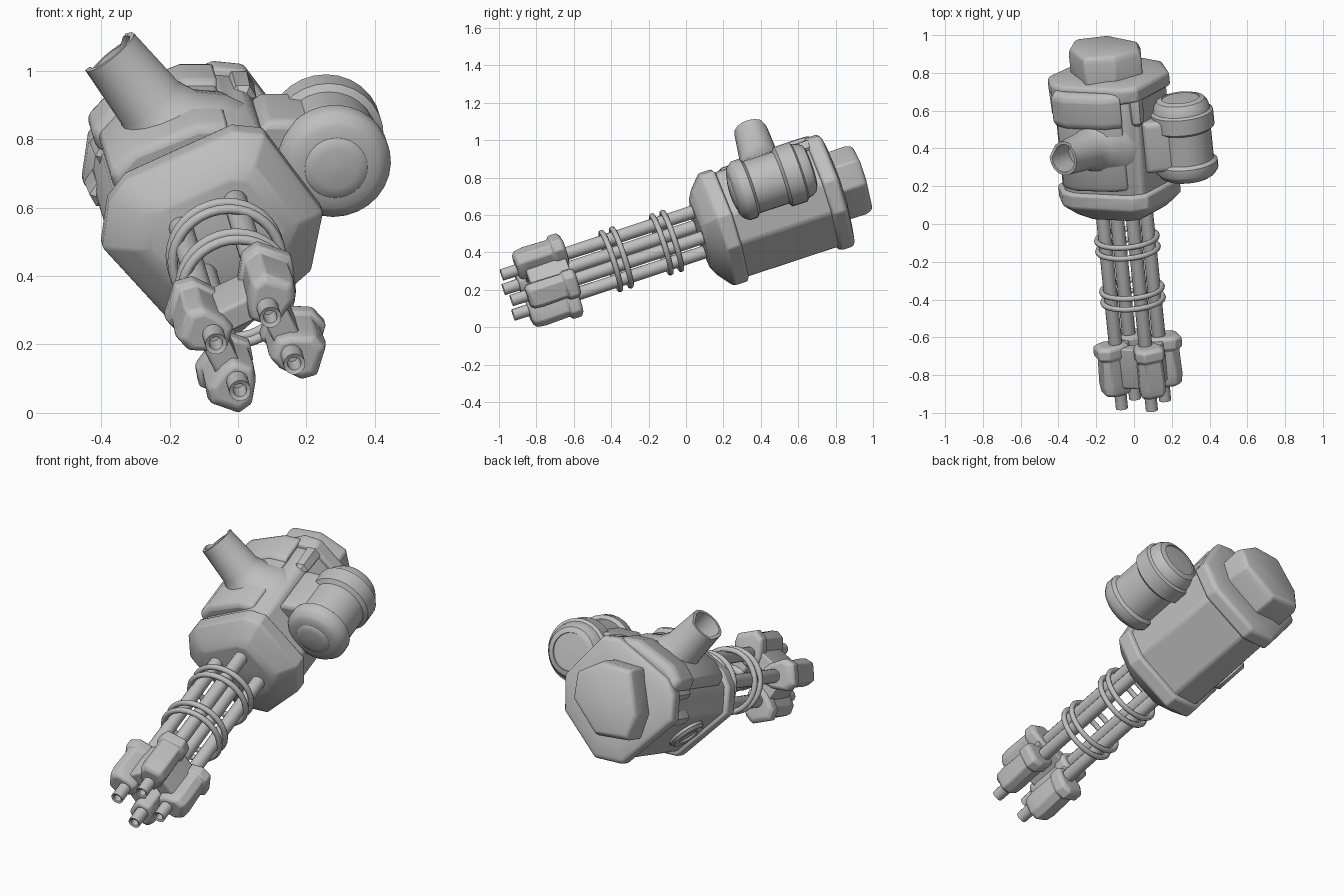
import bpy, bmesh, math
from mathutils import Matrix, Vector

if "Cube" in bpy.data.objects:
    bpy.data.objects.remove(bpy.data.objects["Cube"])

# Weapon frame: local x = right, local y = back along the bore, local z = up
D = Vector((-0.1, 1, 0.33)).normalized()
U = Vector((1, 0.1, 0)).normalized()
V = U.cross(D)
FRAME = Matrix((U, D, V)).transposed().to_4x4()
FRAME.translation = (-0.045, 0, 0.487)

metal = bpy.data.materials.new("grey_metal")
metal.diffuse_color = (0.52, 0.52, 0.52, 1)
metal.use_nodes = True
metal.node_tree.nodes["Principled BSDF"].inputs["Base Color"].default_value = metal.diffuse_color


def finish(name, bm, matrix=FRAME, angle=35, bevel=0):
    bmesh.ops.recalc_face_normals(bm, faces=bm.faces)
    me = bpy.data.meshes.new(name)
    bm.to_mesh(me)
    bm.free()
    ob = bpy.data.objects.new(name, me)
    bpy.context.collection.objects.link(ob)
    me.materials.append(metal)
    ob.matrix_world = matrix
    if bevel:
        mod = ob.modifiers.new("bevel", 'BEVEL')
        mod.width, mod.segments, mod.limit_method = bevel, 2, 'ANGLE'
    bpy.ops.object.select_all(action='DESELECT')
    ob.select_set(True)
    bpy.context.view_layer.objects.active = ob
    bpy.ops.object.shade_smooth_by_angle(angle=math.radians(angle))
    return ob


def loft(name, poly, stations, cx=0, cz=0, cap=True, **kw):
    """Sweep a polygon (x, z) along local y; stations are (y, scale)."""
    bm = bmesh.new()
    n = len(poly)
    rings = [[bm.verts.new((cx + x * s, y, cz + z * s)) for x, z in poly] for y, s in stations]
    for a, b in zip(rings, rings[1:]):
        for i in range(n):
            j = (i + 1) % n
            bm.faces.new((a[i], a[j], b[j], b[i]))
    if cap:
        bm.faces.new(rings[0])
        bm.faces.new(rings[-1])
    return finish(name, bm, **kw)


def circle(n):
    return [(math.cos(2 * math.pi * i / n), math.sin(2 * math.pi * i / n)) for i in range(n)]


def aim(start, end):
    """Matrix whose local y runs from start to end, in world space."""
    y = (Vector(end) - Vector(start)).normalized()
    x = y.cross(Vector((0, 0, 1))).normalized()
    m = Matrix((x, y, x.cross(y))).transposed().to_4x4()
    m.translation = start
    return m


# Main housing: faceted body with front collar and rear flange
BODY = [(.04, .30), (.13, .29), (.31, .05), (.28, -.13), (.07, -.33),
        (-.09, -.33), (-.335, -.06), (-.32, .08), (-.27, .15)]
loft("housing", BODY, [(.20, .93), (.80, .93)], bevel=.015)
loft("front_collar", BODY, [(.072, .60), (.10, .76), (.145, .93), (.165, 1), (.235, 1), (.25, .9)], bevel=.008)
loft("rear_flange", BODY, [(.755, .92), (.765, 1), (.83, 1), (.845, .95), (.86, .7)], bevel=.01)

# Clamps on the left and top corners of the rear flange
for i in (1, 6, 7):
    x, z = BODY[i]
    loft(f"flange_clamp_{i}", circle(6), [(.62, .02), (.64, .04), (.76, .045), (.80, .03)],
         x * .86, z * .86)

# Rear power pack: chamfered block
PACK = [(.05, .18), (-.11, .17), (-.18, -.04), (-.15, -.17), (.03, -.18), (.18, -.03), (.18, .10)]
loft("rear_pack", PACK, [(.82, 1.05), (.96, 1.06), (.99, 1), (1, .9)], -.02, bevel=.018)

# Raised saddle plate on the upper left, under the grip tube
SADDLE = [(-.30, .08), (.02, .24), (.04, .295), (-.06, .295), (-.26, .21), (-.32, .14)]
loft("saddle", SADDLE, [(.27, .92), (.30, .97), (.64, .97), (.70, .94)], bevel=.015)
loft("rear_saddle", SADDLE, [(.62, .96), (.65, 1.03), (.79, 1.03), (.82, .95)], bevel=.015)

# Side drum with two bands and blunt ends
DRUM = [(.262, .001), (.266, .06), (.272, .088), (.276, .092), (.28, .125), (.292, .145), (.31, .158), (.32, .165),
        (.365, .165), (.38, .146), (.545, .146), (.56, .167), (.645, .167), (.655, .152),
        (.685, .145), (.71, .128), (.72, .10), (.714, .098), (.718, .001)]
loft("side_drum", circle(28), DRUM, .355, .15)
loft("drum_bracket", [(.10, .20), (.16, .27), (.30, .27), (.40, .20), (.26, .06)],
     [(.35, .95), (.37, 1), (.61, 1), (.63, .95)], bevel=.012)

# Hollow grip tube rising to the upper left, flared at the foot
foot, tip = Vector((-.15, .43, .77)), Vector((-.375, .345, 1.055))
L = (tip - foot).length
tube = [(0, .22), (.06, .19), (.12, .13), (.18, .104), (L, .09), (L, .074), (L - .14, .07), (L - .14, .001)]
ob = loft("grip_tube", circle(16), tube, matrix=aim(foot, tip))
# Slight notch in the tube mouth
for v in ob.data.vertices:
    if v.co.y > L - .01 and v.co.x > .05:
        v.co.y -= .02

# Round hatch on the lower left panel
mid = FRAME @ Vector((-.20, .42, -.16))
out = FRAME.to_3x3() @ Vector((-.73, 0, -.68))
loft("side_hatch", circle(16), [(-.03, .10), (.025, .10), (.04, .085), (.04, .055), (.03, .05)],
     matrix=aim(mid, mid + out))

# Four barrels around the bore, each with a hollow muzzle and a lug near the front
ANGLES = [math.radians(a) for a in (70, 165, 250, 345)]
R = .12
LUG = [(-.035, -.06), (.035, -.06), (.06, -.02), (.078, .06), (.05, .105), (-.05, .105), (-.078, .06), (-.06, -.02)]


def turned(poly, a):
    """Rotate a polygon so its +z points outward at angle a."""
    c, s = math.cos(a - math.pi / 2), math.sin(a - math.pi / 2)
    return [(x * c - z * s, x * s + z * c) for x, z in poly]


for k, a in enumerate(ANGLES):
    cx, cz = R * math.cos(a), R * math.sin(a)
    loft(f"barrel_{k}", circle(14), [(-.93, .001), (-.93, .018), (-1.005, .02), (-1.01, .032), (-.85, .033),
                                     (-.84, .036), (.12, .036)], cx, cz)
    loft(f"barrel_lug_{k}", turned(LUG, a), [(-.925, .7), (-.91, .88), (-.86, .94), (-.72, .9), (-.71, 1.06),
                                             (-.66, 1.06), (-.645, .85)], cx, cz, bevel=.008)

# Webs joining neighbouring lugs, open at the lower right
for k in (0, 1, 3):
    a, b = ANGLES[k], ANGLES[(k + 1) % 4]
    p = [(r * math.cos(t), r * math.sin(t)) for t, r in ((a, .08), (a, .185), (b, .185), (b, .08))]
    loft(f"lug_web_{k}", p, [(-.885, .95), (-.87, 1), (-.66, 1)], bevel=.008)

# Paired barrel rings
for y in (-.425, -.365, -.14, -.08):
    bm = bmesh.new()
    n, m = 36, 8
    g = [[bm.verts.new(((.16 + .015 * c) * math.cos(2 * math.pi * i / n), y + .015 * s,
                        (.16 + .015 * c) * math.sin(2 * math.pi * i / n))) for c, s in circle(m)] for i in range(n)]
    for i in range(n):
        for j in range(m):
            i2, j2 = (i + 1) % n, (j + 1) % m
            bm.faces.new((g[i][j], g[i2][j], g[i2][j2], g[i][j2]))
    finish("barrel_ring", bm, angle=60)
